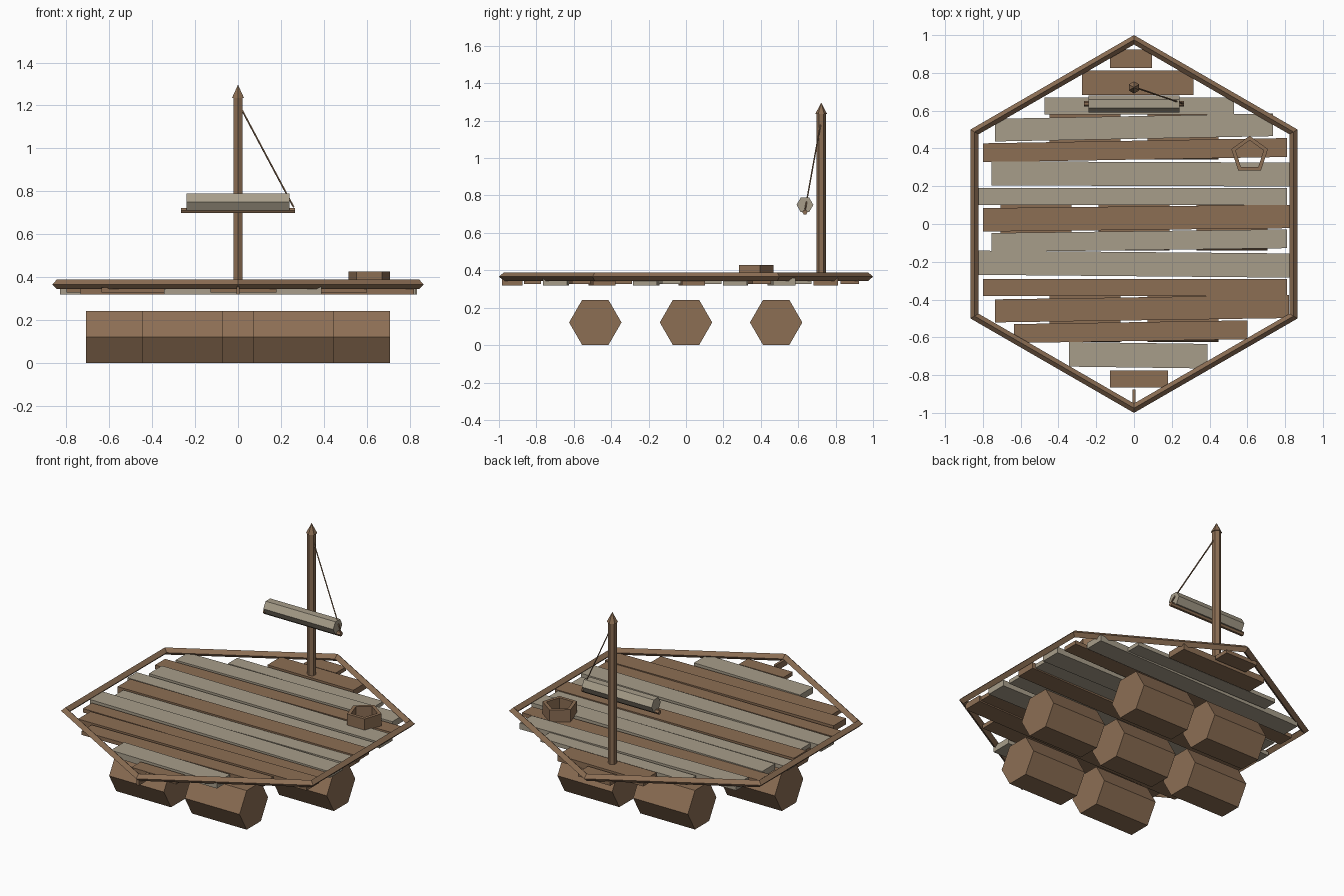
import bpy, math
from mathutils import Vector

if "Cube" in bpy.data.objects:
    bpy.data.objects.remove(bpy.data.objects["Cube"])


def material(name, rgb):
    m = bpy.data.materials.new(name)
    m.diffuse_color = (*rgb, 1)
    m.use_nodes = True
    m.node_tree.nodes["Principled BSDF"].inputs["Base Color"].default_value = m.diffuse_color
    return m


BROWN = material("brown wood", (0.262, 0.156, 0.088))
GREY = material("weathered grey", (0.390, 0.340, 0.255))


def make(name, verts, faces, mat):
    me = bpy.data.meshes.new(name)
    me.from_pydata(verts, [], faces)
    me.materials.append(mat)
    ob = bpy.data.objects.new(name, me)
    bpy.context.collection.objects.link(ob)
    return ob


def prism(name, p0, p1, r0, r1, sides, mat, phase=0.0):
    """Faceted rod from p0 to p1 with end radii r0 and r1."""
    p0, p1 = Vector(p0), Vector(p1)
    a = (p1 - p0).normalized()
    u = Vector((0, 0, 1)).cross(a)
    u = u.normalized() if u.length > 1e-4 else Vector((0, 1, 0))
    v = a.cross(u)
    verts = []
    for p, r in ((p0, r0), (p1, r1)):
        for i in range(sides):
            t = phase + math.tau * i / sides
            verts.append(p + r * (math.cos(t) * u + math.sin(t) * v))
    n = sides
    faces = [(i, (i + 1) % n, n + (i + 1) % n, n + i) for i in range(n)]
    faces += [tuple(range(n))[::-1], tuple(range(n, 2 * n))]
    return make(name, verts, faces, mat)


def ring(name, centre, sides, phase, profile, mat):
    """Closed polygonal ring; profile is (corner radius, z) pairs, counterclockwise."""
    verts, faces, m = [], [], len(profile)
    for k in range(sides):
        t = phase + math.tau * k / sides
        verts += [(centre[0] + r * math.cos(t), centre[1] + r * math.sin(t), z) for r, z in profile]
        k2 = (k + 1) % sides
        for j in range(m):
            j2 = (j + 1) % m
            faces.append((k * m + j, k2 * m + j, k2 * m + j2, k * m + j2))
    return make(name, verts, faces, mat)


# Deck planks: x start, x end, centre y at left, centre y at right, width, colour
planks = [
    (-.127, .095, .875, .875, .10, BROWN),
    (-.275, .315, .747, .747, .13, BROWN),
    (-.475, .53, .625, .625, .09, GREY),
    (-.735, .735, .497, .525, .12, GREY),
    (-.80, .81, .377, .405, .10, BROWN),
    (-.755, .835, .268, .262, .127, GREY),
    (-.83, .81, .145, .145, .09, GREY),
    (-.80, .83, .022, .040, .124, BROWN),
    (-.755, .81, -.098, -.078, .10, GREY),
    (-.83, .83, -.205, -.220, .128, GREY),
    (-.80, .81, -.335, -.335, .09, BROWN),
    (-.735, .82, -.46, -.437, .122, BROWN),
    (-.635, .60, -.58, -.56, .10, BROWN),
    (-.345, .39, -.69, -.70, .13, GREY),
    (-.127, .18, -.82, -.82, .09, BROWN),
    (-.008, .008, -.93, -.93, .11, BROWN),
]
for i, (x0, x1, yl, yr, w, mat) in enumerate(planks):
    z0, z1 = (.32, .358) if w > .105 else (.328, .352)
    verts = [(x, y + s * w / 2, z) for z in (z0, z1)
             for x, y, s in ((x0, yl, -1), (x1, yr, -1), (x1, yr, 1), (x0, yl, 1))]
    faces = [(3, 2, 1, 0), (4, 5, 6, 7)] + [(j, (j + 1) % 4, 4 + (j + 1) % 4, 4 + j) for j in range(4)]
    make(f"deck_plank_{i + 1}", verts, faces, mat)

# Hexagonal rail with a diamond section
ring("hexagon_rail", (0, 0), 6, math.pi / 2,
     [(1.0, .366), (.975, .388), (.95, .366), (.975, .344)], BROWN)

# Float barrels in rows of two, three and two
for y, xs in ((-.485, (-.26, .26)), (0, (-.52, 0, .52)), (.482, (-.26, .26))):
    for x in xs:
        prism("float_barrel", (x - .188, y, .1212), (x + .188, y, .1212), .14, .14, 6, BROWN)

# Mast with a pointed cap
prism("mast", (0, .723, .33), (0, .723, 1.24), .025, .025, 6, BROWN)
prism("mast_cap", (0, .723, 1.235), (0, .723, 1.295), .032, .001, 6, BROWN)

# Furled sail, its spar and rope
prism("furled_sail", (-.24, .636, .75), (.24, .636, .75), .045, .045, 6, GREY)
prism("sail_spar", (-.265, .636, .711), (.265, .636, .711), .014, .014, 6, BROWN)
prism("rope", (.015, .72, 1.185), (.26, .637, .725), .004, .004, 4, BROWN)

# Open five-sided cup on the deck
ring("deck_cup", (.612, .365), 5, math.pi / 2,
     [(.102, .352), (.102, .427), (.078, .427), (.078, .352)], BROWN)
